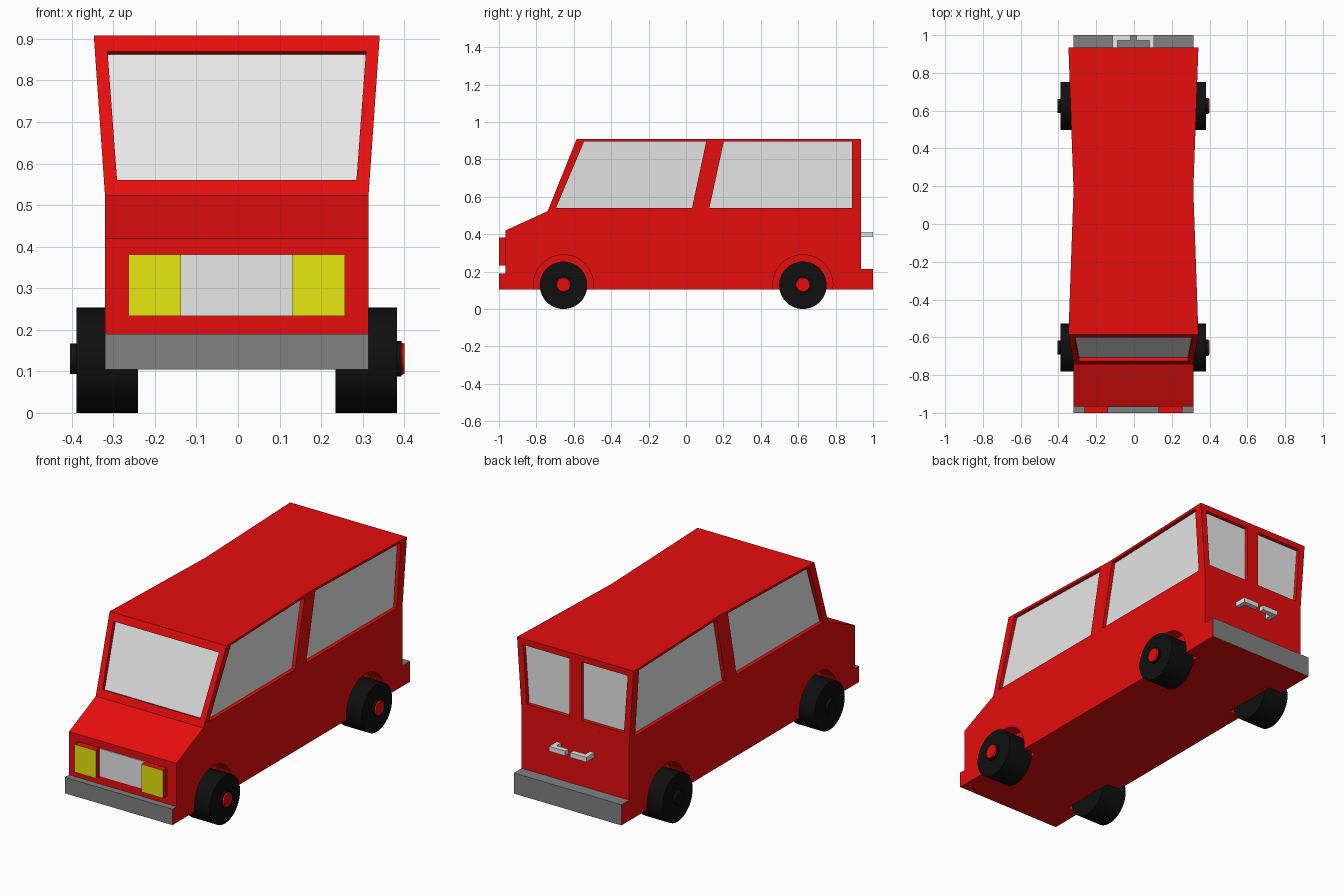
import bpy, bmesh, math
from mathutils import Vector, Matrix

if "Cube" in bpy.data.objects:
    bpy.data.objects.remove(bpy.data.objects["Cube"])

CX = -0.003          # body is a hair off centre because only the right hubs have caps
W, BELT, ROOF = 0.317, 0.523, 0.908
FRONT, MID, REAR = -0.585, 0.18, 0.935


def material(name, r, g, b):
    m = bpy.data.materials.new(name)
    m.diffuse_color = (r, g, b, 1)
    m.use_nodes = True
    m.node_tree.nodes["Principled BSDF"].inputs["Base Color"].default_value = m.diffuse_color
    return m


RED = material("red paint", 0.8, 0.004, 0.004)
PALE = material("pale grey", 0.8, 0.8, 0.8)
GREY = material("bumper grey", 0.22, 0.22, 0.22)
YELLOW = material("lamp yellow", 0.8, 0.8, 0.005)
BLACK = material("tyre black", 0.005, 0.005, 0.005)


def finish(bm, name, mats, smooth=False):
    bmesh.ops.recalc_face_normals(bm, faces=bm.faces)
    me = bpy.data.meshes.new(name)
    bm.to_mesh(me)
    bm.free()
    for m in mats:
        me.materials.append(m)
    ob = bpy.data.objects.new(name, me)
    ob.location.x = CX
    bpy.context.collection.objects.link(ob)
    if smooth:
        bpy.ops.object.select_all(action='DESELECT')
        ob.select_set(True)
        bpy.context.view_layer.objects.active = ob
        bpy.ops.object.shade_smooth_by_angle(angle=math.radians(35))
    return ob


def add_box(bm, x0, x1, y0, y1, z0, z1):
    c = Vector(((x0 + x1) / 2, (y0 + y1) / 2, (z0 + z1) / 2))
    s = Matrix.Diagonal((abs(x1 - x0), abs(y1 - y0), abs(z1 - z0), 1))
    bmesh.ops.create_cube(bm, size=1, matrix=Matrix.Translation(c) @ s)


def add_disc(bm, x0, x1, y, z, r0, r1=None, seg=40):
    # cylinder or cone lying along x, from x0 (radius r0) to x1 (radius r1)
    d = 1 if x1 > x0 else -1
    m = Matrix.Translation(((x0 + x1) / 2, y, z)) @ Matrix.Rotation(d * math.pi / 2, 4, 'Y')
    bmesh.ops.create_cone(bm, cap_ends=True, segments=seg, radius1=r0,
                          radius2=r0 if r1 is None else r1, depth=abs(x1 - x0), matrix=m)


# Lower body with built-in bumpers
bm = bmesh.new()
profile = [(-1, .105), (-1, .19), (-.965, .19), (-.965, .42), (-.74, BELT),
           (REAR, BELT), (REAR, .215), (1, .215), (1, .105)]
f = bm.faces.new([bm.verts.new((-W, y, z)) for y, z in profile])
ext = bmesh.ops.extrude_face_region(bm, geom=[f], use_keep_orig=True)
bmesh.ops.translate(bm, vec=(2 * W, 0, 0), verts=[v for v in ext["geom"] if isinstance(v, bmesh.types.BMVert)])
bmesh.ops.recalc_face_normals(bm, faces=bm.faces)
for f in bm.faces:
    c, n = f.calc_center_median(), f.normal
    if c.z < .22 and (n.z > .5 or (abs(n.y) > .5 and abs(c.y) > .99)):
        f.material_index = 1
lower = finish(bm, "lower_body", [RED, GREY])

# Wheel wells cut into the lower body
WHEEL_Y, WHEEL_Z = (-.655, .625), .13
bm = bmesh.new()
for y in WHEEL_Y:
    for s in (-1, 1):
        add_disc(bm, s * .24, s * .5, y, WHEEL_Z, .16, seg=48)
cutter = finish(bm, "wheel_well_cutter", [RED])
cutter.hide_render = True
cutter.hide_set(True)
cutter.display_type = 'WIRE'
mod = lower.modifiers.new("wheel wells", 'BOOLEAN')
mod.operation, mod.solver, mod.object = 'DIFFERENCE', 'EXACT', cutter
bpy.context.view_layer.update()
cut_mesh = bpy.data.meshes.new_from_object(lower.evaluated_get(bpy.context.evaluated_depsgraph_get()))
lower.modifiers.clear()
lower.data = cut_mesh
bpy.data.objects.remove(cutter)


# Cabin: flared at both ends, pinched at the middle pillar
def side_x(y, z):
    k = (MID - y) / (MID - FRONT) if y < MID else (y - MID) / (REAR - MID)
    return W + .027 * min(k, 1) * (z - BELT) / (ROOF - BELT)


def screen_y(z):
    return -.74 + (z - BELT) * (FRONT + .74) / (ROOF - BELT)


bm = bmesh.new()


def panel(outer, inner, inward):
    # frame, recess walls and glass for one window
    o = [bm.verts.new(p) for p in outer]
    i = [bm.verts.new(p) for p in inner]
    g = [bm.verts.new(Vector(p) + Vector(inward)) for p in inner]
    for a in range(4):
        b = (a + 1) % 4
        bm.faces.new((o[a], o[b], i[b], i[a]))
        bm.faces.new((i[a], i[b], g[b], g[a]))
    bm.faces.new(g).material_index = 1


side_windows = [
    ([(-.74, BELT), (.08, BELT), (MID, ROOF), (FRONT, ROOF)],
     [(-.695, .54), (.032, .54), (.108, .895), (-.545, .895)]),
    ([(.08, BELT), (REAR, BELT), (REAR, ROOF), (MID, ROOF)],
     [(.125, .54), (.887, .54), (.887, .895), (.202, .895)])]
for s in (-1, 1):
    for outer, inner in side_windows:
        panel([(s * side_x(y, z), y, z) for y, z in outer],
              [(s * side_x(y, z), y, z) for y, z in inner], (-s * .02, 0, 0))
    panel([(0, REAR, BELT), (s * W, REAR, BELT), (s * (W + .027), REAR, ROOF), (0, REAR, ROOF)],
          [(s * .035, REAR, .565), (s * .286, REAR, .565), (s * .308, REAR, .875), (s * .035, REAR, .875)],
          (0, -.02, 0))
panel([(x, screen_y(z), z) for x, z in ((-W, BELT), (W, BELT), (W + .027, ROOF), (-W - .027, ROOF))],
      [(x, screen_y(z), z) for x, z in ((-.288, .56), (.288, .56), (.311, .87), (-.311, .87))],
      (0, .0186, -.0075))
roof = [(s * side_x(y, ROOF), y, ROOF) for s, ys in ((-1, (FRONT, MID, REAR)), (1, (REAR, MID, FRONT))) for y in ys]
bm.faces.new([bm.verts.new(p) for p in roof])
bmesh.ops.remove_doubles(bm, verts=bm.verts, dist=1e-5)
finish(bm, "cabin", [RED, PALE])

# Headlights: red housings with yellow faces
for s, name in ((-1, "left"), (1, "right")):
    bm = bmesh.new()
    add_box(bm, s * .134, s * .26, -1, -.96, .233, .381)
    for f in bm.faces:
        f.material_index = int(f.calc_center_median().y < -.99)
    finish(bm, name + "_headlight", [RED, YELLOW])

# Grille plate
bm = bmesh.new()
add_box(bm, -.134, .134, -.969, -.962, .233, .381)
finish(bm, "grille", [PALE])

# Rear door handles, L-shaped
for s, name in ((-1, "left"), (1, "right")):
    bm = bmesh.new()
    pts = [(.085, .93), (.11, .93), (.11, 1), (.015, 1), (.015, .972), (.085, .972)]
    f = bm.faces.new([bm.verts.new((s * x, y, .386)) for x, y in pts])
    ext = bmesh.ops.extrude_face_region(bm, geom=[f], use_keep_orig=True)
    bmesh.ops.translate(bm, vec=(0, 0, .026), verts=[v for v in ext["geom"] if isinstance(v, bmesh.types.BMVert)])
    finish(bm, name + "_door_handle", [PALE])

# Wheels: tyre and black boss, with red hub caps on the right side only
for y, end in zip(WHEEL_Y, ("front", "rear")):
    for s, name in ((-1, "left"), (1, "right")):
        bm = bmesh.new()
        add_disc(bm, s * .238, s * .385, y, .127, .127)
        add_disc(bm, s * .38, s * (.401 if s < 0 else .397), y, WHEEL_Z, .043 if s > 0 else .037)
        finish(bm, f"{end}_{name}_wheel", [BLACK], smooth=True)
    bm = bmesh.new()
    add_disc(bm, .39, .404, y, WHEEL_Z, .042, .036)
    finish(bm, end + "_right_hub_cap", [RED], smooth=True)
